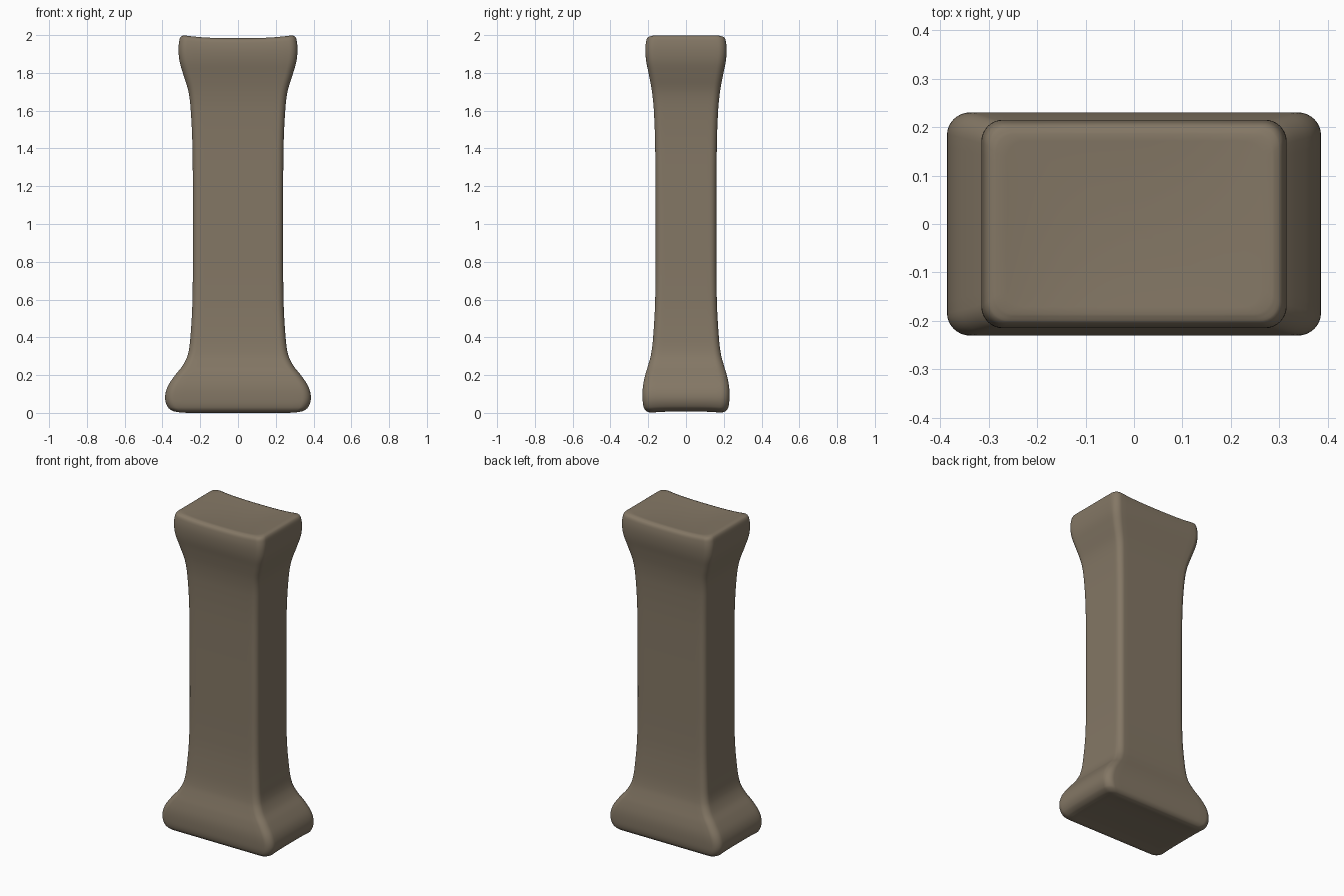
import bpy, bmesh
from math import sin, cos, pi

if "Cube" in bpy.data.objects:
    bpy.data.objects.remove(bpy.data.objects["Cube"])

# Profile: height, half width, half depth
PROFILE = [
    (0.0, 0.315, 0.185), (0.008, 0.345, 0.208), (0.03, 0.372, 0.224),
    (0.08, 0.386, 0.23), (0.14, 0.372, 0.228), (0.2, 0.333, 0.216),
    (0.25, 0.293, 0.201), (0.31, 0.265, 0.185), (0.4, 0.252, 0.174),
    (0.6, 0.241, 0.163), (1.0, 0.239, 0.161), (1.4, 0.241, 0.163),
    (1.6, 0.25, 0.17), (1.7, 0.262, 0.18), (1.79, 0.289, 0.196),
    (1.86, 0.309, 0.21), (1.92, 0.315, 0.215), (1.97, 0.311, 0.211),
    (1.992, 0.302, 0.202), (2.0, 0.285, 0.186),
]
SIDE, CORNER, STEPS = 14, 8, 4


def smooth_profile(points):
    """Spline through the profile points, using slopes against height."""
    def slope(i, k):
        a, b = points[max(i - 1, 0)], points[min(i + 1, len(points) - 1)]
        return (b[k] - a[k]) / (b[0] - a[0])
    out = []
    for i in range(len(points) - 1):
        p, q = points[i], points[i + 1]
        h = q[0] - p[0]
        for s in range(STEPS):
            t = s / STEPS
            row = [p[0] + h * t]
            for k in (1, 2):
                row.append((2*t**3 - 3*t**2 + 1) * p[k] + (3*t**2 - 2*t**3) * q[k]
                           + h * (t**3 - 2*t**2 + t) * slope(i, k)
                           + h * (t**3 - t**2) * slope(i + 1, k))
            out.append(tuple(row))
    return out + [points[-1]]


def rounded_rectangle(hx, hy, r):
    """Outline with evenly divided sides and rounded corners."""
    arcs = []
    for n, (sx, sy) in enumerate([(1, 1), (-1, 1), (-1, -1), (1, -1)]):
        arcs.append([(sx * (hx - r) + r * cos(pi / 2 * (n + c / CORNER)),
                      sy * (hy - r) + r * sin(pi / 2 * (n + c / CORNER)))
                     for c in range(CORNER + 1)])
    outline = []
    for n, arc in enumerate(arcs):
        a, b = arc[-1], arcs[(n + 1) % 4][0]
        outline += arc + [(a[0] + (b[0] - a[0]) * i / SIDE,
                           a[1] + (b[1] - a[1]) * i / SIDE) for i in range(1, SIDE)]
    return outline


def hollow(x, y, z):
    """Dish the two ends slightly."""
    u, v = min(1, abs(x) / 0.29), min(1, abs(y) / 0.19)
    top = max(0, (z - 1.75) / 0.25) ** 2
    bottom = max(0, 1 - z / 0.15) ** 2
    z -= top * (0.016 * (1 - u**3) + 0.007 * (1 - v**2) * (1 - u**2))
    z += bottom * 0.007 * (1 - v**4)
    return x, y, z


bm = bmesh.new()
rows = smooth_profile(PROFILE)
rings = []
for z, hx, hy in rows:
    flare = max(0, min(1, (hy - 0.16) / 0.07))
    ring = rounded_rectangle(hx, hy, 0.035 + 0.012 * flare)
    rings.append([bm.verts.new(hollow(x, y, z)) for x, y in ring])


def cap_rings(row):
    """Shrinking rings that close an end."""
    z, hx, hy = row
    base = rounded_rectangle(hx, hy, 0.04)
    return [[bm.verts.new(hollow(x * s, y * s, z)) for x, y in base]
            for s in (0.92, 0.8, 0.65, 0.5, 0.35, 0.2, 0.08)]


rings = cap_rings(rows[0])[::-1] + rings + cap_rings(rows[-1])
count = len(rings[0])
for low, high in zip(rings, rings[1:]):
    for i in range(count):
        j = (i + 1) % count
        bm.faces.new((low[i], low[j], high[j], high[i]))
for ring, z in ((rings[0][::-1], 0), (rings[-1], 2)):
    centre = bm.verts.new(hollow(0, 0, z))
    for i in range(count):
        bm.faces.new((ring[i], ring[(i + 1) % count], centre))
bmesh.ops.recalc_face_normals(bm, faces=bm.faces)
for face in bm.faces:
    face.smooth = True

mesh = bpy.data.meshes.new("pillar")
bm.to_mesh(mesh)
bm.free()
pillar = bpy.data.objects.new("pillar", mesh)
bpy.context.collection.objects.link(pillar)

# Stone colour
stone = bpy.data.materials.new("warm grey stone")
stone.use_nodes = True
colour = (0.23, 0.185, 0.13, 1)
stone.diffuse_color = colour
stone.node_tree.nodes["Principled BSDF"].inputs["Base Color"].default_value = colour
mesh.materials.append(stone)
